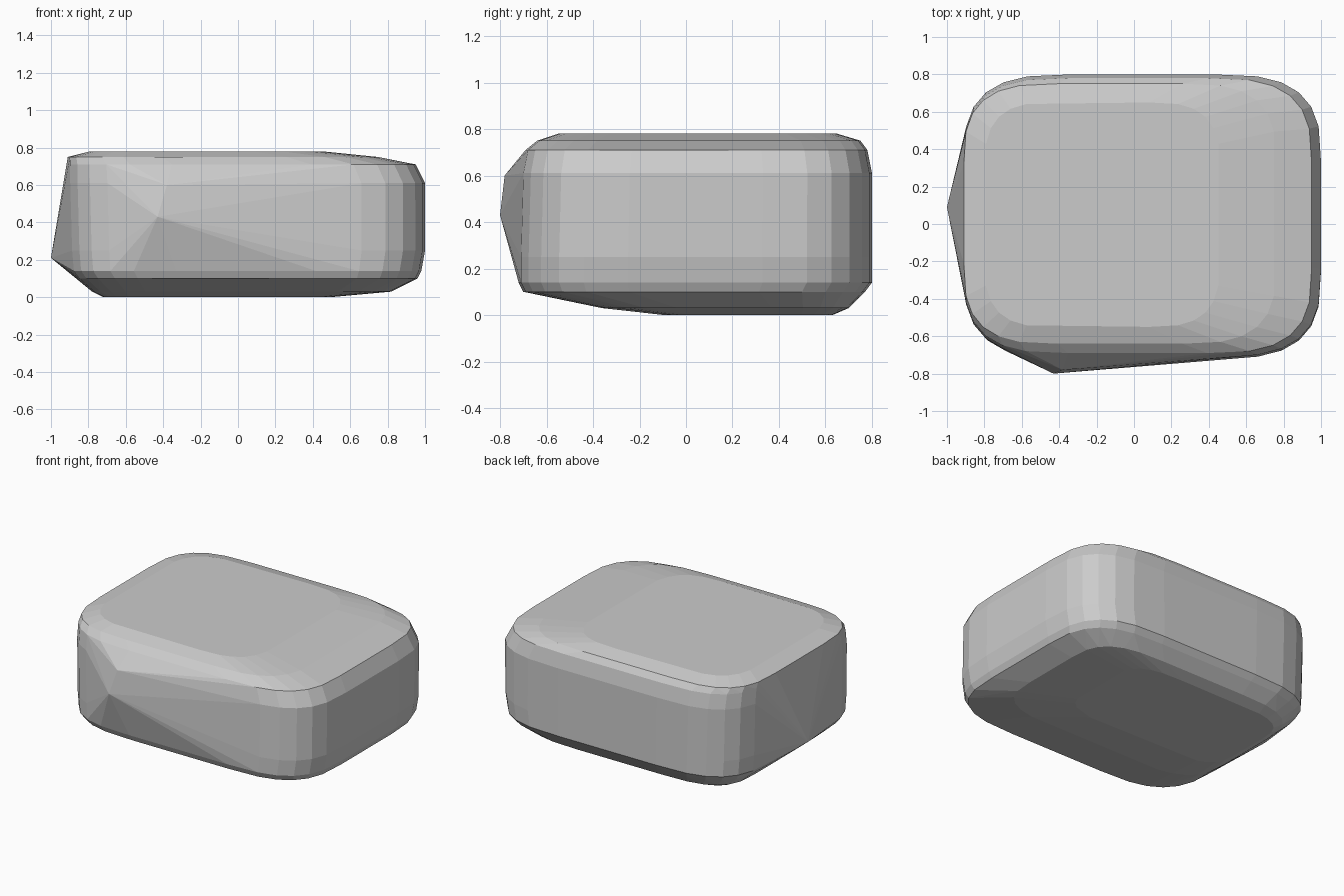
import bpy, bmesh, math

if "Cube" in bpy.data.objects:
    bpy.data.objects.remove(bpy.data.objects["Cube"])

# Cross-sections of the boulder: z, x min, x max, y min, y max
LEVELS = [
    (0.00, -0.72, 0.50, -0.10, 0.63),
    (0.03, -0.78, 0.82, -0.37, 0.70),
    (0.10, -0.86, 0.96, -0.70, 0.77),
    (0.14, -0.89, 0.98, -0.72, 0.80),
    (0.25, -0.90, 1.00, -0.72, 0.80),
    (0.61, -0.91, 1.00, -0.71, 0.80),
    (0.71, -0.91, 0.95, -0.69, 0.78),
    (0.75, -0.91, 0.76, -0.64, 0.75),
    (0.78, -0.80, 0.46, -0.55, 0.65),
]
# Protruding points: left spur, front bulge
BUMPS = [(-1.0, 0.09, 0.21), (-0.43, -0.80, 0.43), (-0.38, -0.78, 0.60)]


def rounded_section(z, x0, x1, y0, y1, steps=6, power=3.0):
    """Rectangle with soft corners, as a list of points."""
    cx, cy, hx, hy = (x0 + x1) / 2, (y0 + y1) / 2, (x1 - x0) / 2, (y1 - y0) / 2
    pts = []
    for sx in (-1, 1):
        for sy in (-1, 1):
            for i in range(steps + 1):
                a = math.pi / 2 * i / steps
                u = 0.4 + 0.6 * max(math.cos(a), 0) ** (2 / power)
                v = 0.38 + 0.62 * max(math.sin(a), 0) ** (2 / power)
                pts.append((cx + sx * hx * u, cy + sy * hy * v, z))
    return pts


# Boulder: convex hull over all sections and bumps
bm = bmesh.new()
for level in LEVELS:
    for p in rounded_section(*level):
        bm.verts.new(p)
for p in BUMPS:
    bm.verts.new(p)
bmesh.ops.remove_doubles(bm, verts=bm.verts, dist=0.004)
res = bmesh.ops.convex_hull(bm, input=bm.verts)
junk = {g for g in res["geom_interior"] + res["geom_unused"]
        if isinstance(g, bmesh.types.BMVert)}
bmesh.ops.delete(bm, geom=list(junk), context='VERTS')

# Merge nearly coplanar triangles into broad facets
bmesh.ops.dissolve_limit(bm, angle_limit=math.radians(1.5),
                         verts=bm.verts, edges=bm.edges)
bmesh.ops.recalc_face_normals(bm, faces=bm.faces)

mesh = bpy.data.meshes.new("boulder")
bm.to_mesh(mesh)
bm.free()
boulder = bpy.data.objects.new("boulder", mesh)
bpy.context.collection.objects.link(boulder)
